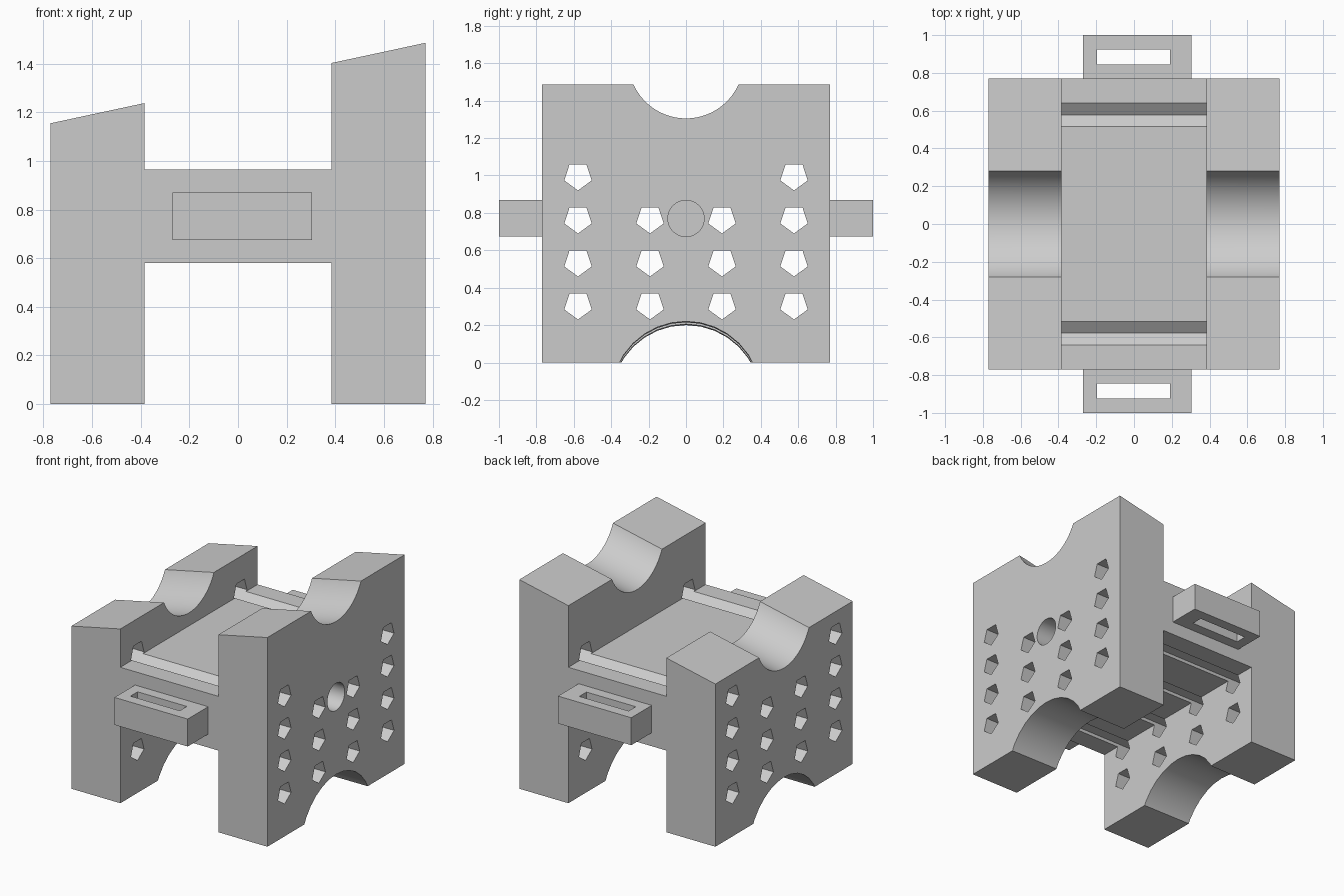
import bpy, bmesh, math
from mathutils import Vector

cube = bpy.data.objects.get("Cube")
if cube:
    bpy.data.objects.remove(cube, do_unlink=True)

grey = bpy.data.materials.new("plain grey")
grey.use_nodes = True
colour = (0.6, 0.6, 0.6, 1)
grey.diffuse_color = colour
grey.node_tree.nodes["Principled BSDF"].inputs["Base Color"].default_value = colour


def make_object(name, bm):
    bmesh.ops.recalc_face_normals(bm, faces=bm.faces)
    mesh = bpy.data.meshes.new(name)
    bm.to_mesh(mesh)
    bm.free()
    mesh.materials.append(grey)
    ob = bpy.data.objects.new(name, mesh)
    bpy.context.collection.objects.link(ob)
    return ob


def extrude(bm, points, step):
    """Close a loop of points into a face and sweep it along step."""
    face = bm.faces.new([bm.verts.new(p) for p in points])
    swept = bmesh.ops.extrude_face_region(bm, geom=[face])["geom"]
    verts = [v for v in swept if isinstance(v, bmesh.types.BMVert)]
    bmesh.ops.translate(bm, verts=verts, vec=step)


def side_prism(bm, y, z, radius, sides, x0=-1, x1=1, slope=0):
    """Regular prism along x, point down, climbing by slope; z is its height at x = 0."""
    ring = []
    for i in range(sides):
        a = math.tau * i / sides - math.pi / 2
        ring.append((x0, y + radius * math.cos(a), z + slope * x0 + radius * math.sin(a)))
    extrude(bm, ring, Vector((x1 - x0, 0, slope * (x1 - x0))))


def box(bm, x0, x1, y0, y1, z0, z1):
    extrude(bm, [(x0, y0, z0), (x1, y0, z0), (x1, y1, z0), (x0, y1, z0)],
            Vector((0, 0, z1 - z0)))


def cut(target, bm):
    cutter = make_object("cutter", bm)
    cutter.hide_render = True
    mod = target.modifiers.new("cut", "BOOLEAN")
    mod.operation = "DIFFERENCE"
    mod.solver = "EXACT"
    mod.object = cutter
    bpy.context.view_layer.objects.active = target
    bpy.ops.object.modifier_apply(modifier=mod.name)
    bpy.data.objects.remove(cutter, do_unlink=True)


def finish(ob):
    bpy.ops.object.select_all(action="DESELECT")
    ob.select_set(True)
    bpy.context.view_layer.objects.active = ob
    bpy.ops.object.shade_smooth_by_angle(angle=math.radians(25))


# H-shaped body with a sloping top
outer, inner, half = 0.77, 0.385, 0.77
rise, middle = 0.2145, 1.32
bar_low, bar_high = 0.58, 0.965


def top(x):
    return middle + rise * x


outline = [(-outer, 0), (-inner, 0), (-inner, bar_low), (inner, bar_low),
           (inner, 0), (outer, 0), (outer, top(outer)), (inner, top(inner)),
           (inner, bar_high), (-inner, bar_high), (-inner, top(-inner)),
           (-outer, top(-outer))]
bm = bmesh.new()
extrude(bm, [(x, -half, z) for x, z in outline], Vector((0, 2 * half, 0)))
body = make_object("body", bm)

# Round cradle along the sloping top
bm = bmesh.new()
side_prism(bm, 0, 1.448, 0.308, 96, slope=rise)
cut(body, bm)

# Arch under the feet
bm = bmesh.new()
side_prism(bm, 0, -0.19, 0.4, 32, slope=0.013)
cut(body, bm)

# Pentagon holes through the whole body; the top row has outer holes only
bm = bmesh.new()
for row in range(4):
    for column in (-1.5, -0.5, 0.5, 1.5):
        if row < 3 or abs(column) > 1:
            side_prism(bm, column * inner, 0.307 + 0.23 * row, 0.077, 5)
cut(body, bm)

# Blind round hole in the tall side
bm = bmesh.new()
side_prism(bm, 0, 0.77, 0.097, 48, x0=inner + 0.005)
cut(body, bm)
finish(body)

# Slotted strap brackets, front and back
for name, side in (("front_bracket", -1), ("back_bracket", 1)):
    bm = bmesh.new()
    box(bm, -0.27, 0.305, side * 0.765, side, 0.675, 0.87)
    bracket = make_object(name, bm)
    bm = bmesh.new()
    box(bm, -0.197, 0.19, side * 0.845, side * 0.925, 0.5, 1)
    cut(bracket, bm)
    finish(bracket)
